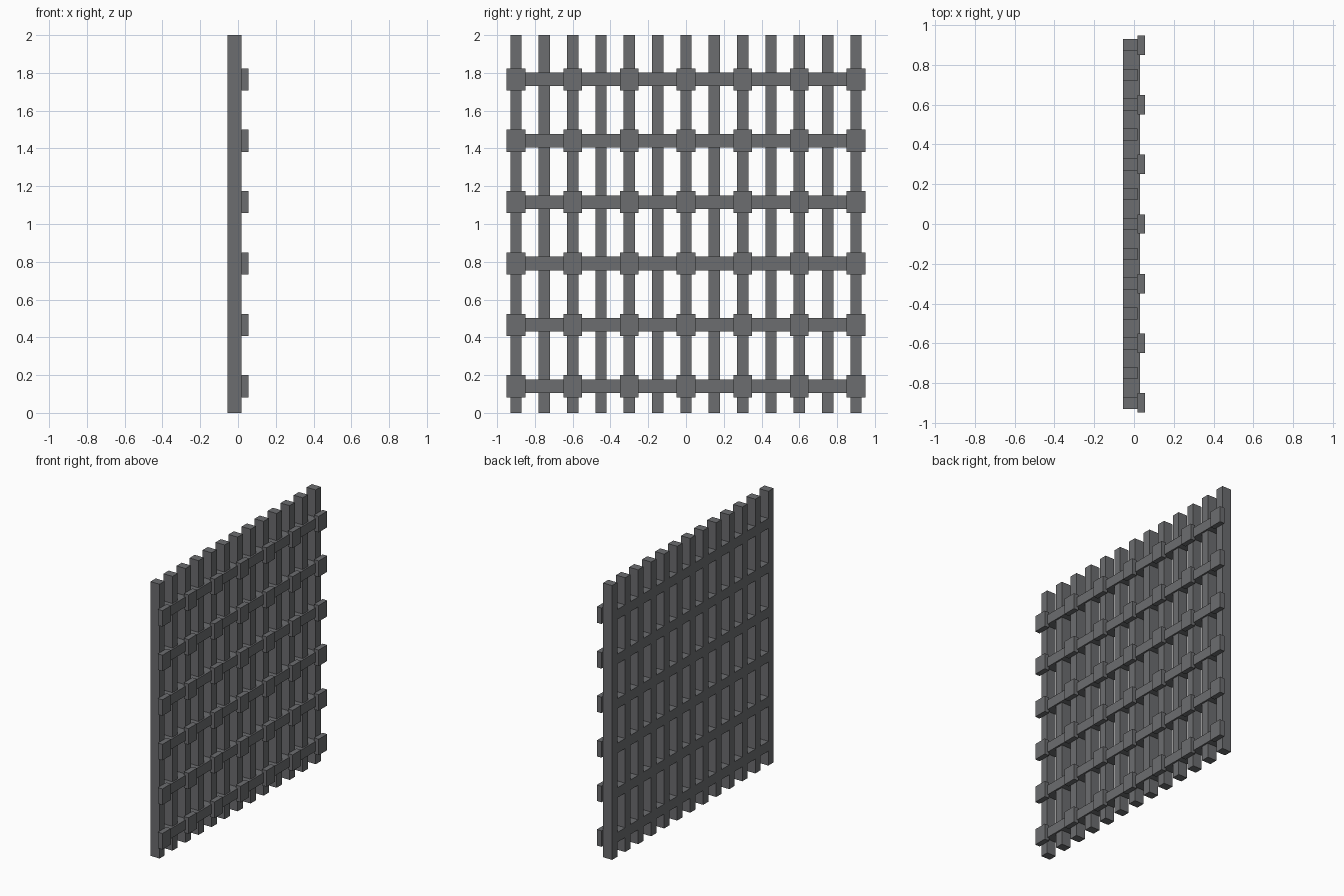
import bpy

cube = bpy.data.objects.get("Cube")
if cube:
    bpy.data.objects.remove(cube, do_unlink=True)

iron = bpy.data.materials.new("dark_grey_iron")
iron.use_nodes = True
colour = (0.15, 0.153, 0.16, 1)
iron.diffuse_color = colour
iron.node_tree.nodes["Principled BSDF"].inputs["Base Color"].default_value = colour


def box(name, x0, x1, y, z, width, height):
    """Box from x0 to x1, centred on y and z."""
    bpy.ops.mesh.primitive_cube_add(size=1, location=((x0 + x1) / 2, y, z))
    ob = bpy.context.object
    ob.name = name
    ob.scale = (x1 - x0, width, height)
    bpy.ops.object.transform_apply(location=False, rotation=False, scale=True)
    ob.data.materials.append(iron)
    return ob


BACK, BAR_FACE, RAIL_FACE, PLATE_FACE = -0.055, 0.018, 0.03, 0.055
SPACING = 0.15

# Upright bars
for i in range(-6, 7):
    box("upright_bar", BACK, BAR_FACE, i * SPACING, 1, 0.06, 2)

# Cross rails, with a square plate over every second upright
for row in range(6):
    z = 0.141 + row * 0.325
    box("cross_rail", BACK, RAIL_FACE, 0, z, 1.858, 0.072)
    for i in range(-6, 7, 2):
        box("joint_plate", BAR_FACE, PLATE_FACE, i * SPACING, z, 0.098, 0.117)
